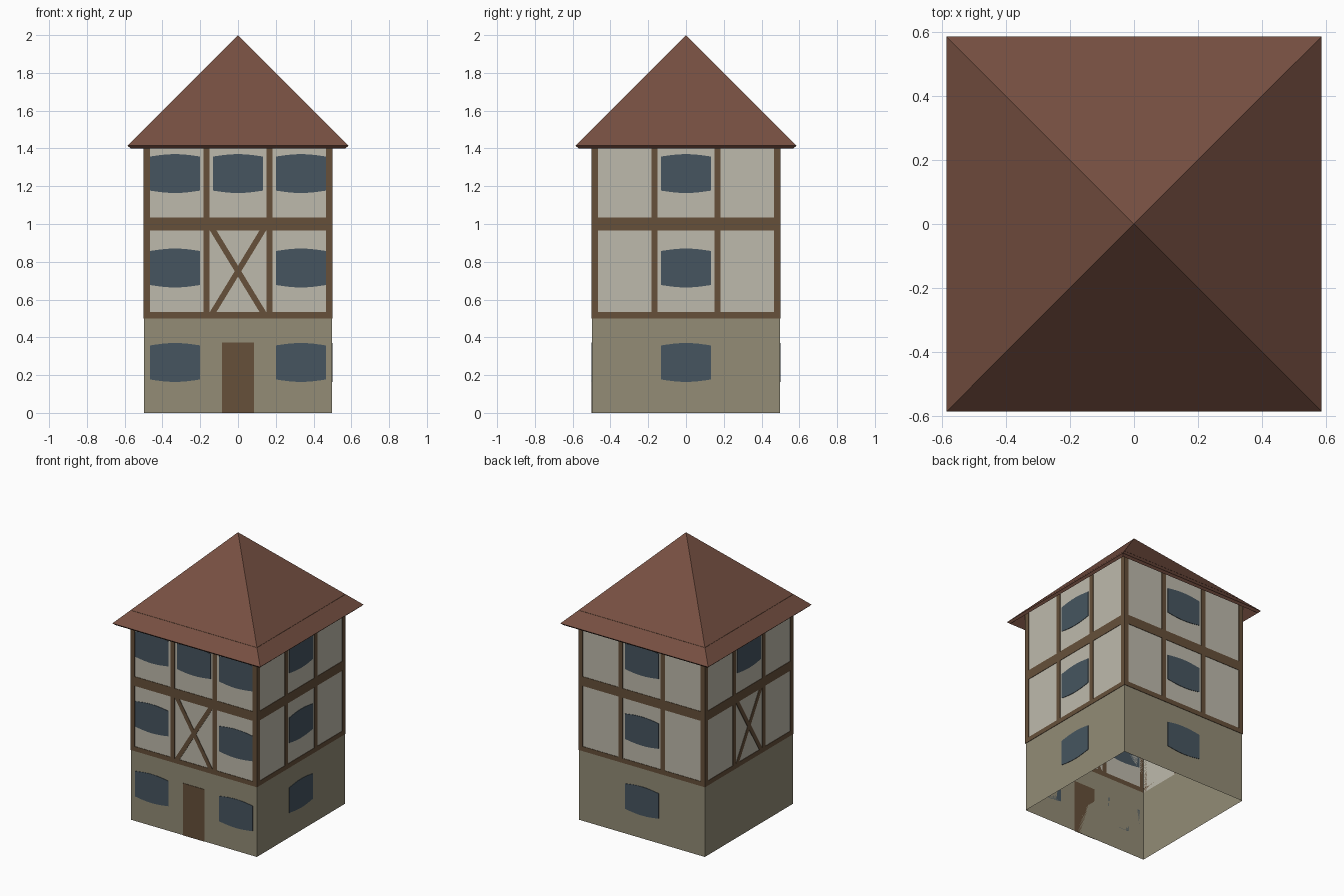
import bpy, bmesh
from math import pi, cos, hypot
from mathutils import Matrix, Vector

cube = bpy.data.objects.get("Cube")
if cube:
    bpy.data.objects.remove(cube, do_unlink=True)


def material(name, r, g, b):
    def linear(c):
        c /= 255
        return c / 12.92 if c <= 0.04045 else ((c + 0.055) / 1.055) ** 2.4
    colour = (linear(r), linear(g), linear(b), 1)
    mat = bpy.data.materials.new(name)
    mat.use_nodes = True
    mat.diffuse_color = colour
    mat.node_tree.nodes["Principled BSDF"].inputs["Base Color"].default_value = colour
    return mat


STONE = material("stone", 147, 140, 118)
PLASTER = material("plaster", 190, 186, 172)
TIMBER = material("timber", 102, 80, 58)
GLASS = material("window_glass", 70, 85, 96)
TILES = material("roof_tiles", 119, 80, 66)

WALL = 0.498     # half width of the wall shell
PLATE = 0.003    # thickness of applied details
THIRD = 1 / 3    # width of one bay
BEAM = 1 / 30    # timber width
FRONT, RIGHT, BACK, LEFT = range(4)


def finish(name, bm, *mats):
    mesh = bpy.data.meshes.new(name)
    bm.to_mesh(mesh)
    bm.free()
    for mat in mats:
        mesh.materials.append(mat)
    obj = bpy.data.objects.new(name, mesh)
    bpy.context.collection.objects.link(obj)
    return obj


def square_loft(name, profile, mats, closed=False):
    """Sweep (half width, height) points around four sides."""
    bm = bmesh.new()
    corners = ((-1, -1), (1, -1), (1, 1), (-1, 1))
    rings = [[bm.verts.new((x * h, y * h, z)) for x, y in corners] for h, z in profile]
    pairs = list(zip(rings, rings[1:]))
    if closed:
        pairs.append((rings[-1], rings[0]))
    for low, high in pairs:
        for i in range(4):
            j = (i + 1) % 4
            bm.faces.new((low[i], low[j], high[j], high[i]))
    bmesh.ops.remove_doubles(bm, verts=bm.verts, dist=1e-5)
    if closed:
        bmesh.ops.recalc_face_normals(bm, faces=bm.faces)
    return finish(name, bm, *mats)


def plates(name, side, outlines, mat):
    """Thin plates on one side of the house, outlined by (across, height) points."""
    bm = bmesh.new()
    for outline in outlines:
        face = bm.faces.new([bm.verts.new((u, -WALL, z)) for u, z in outline])
        outer = bmesh.ops.extrude_face_region(bm, geom=[face])["geom"]
        moved = [v for v in outer if isinstance(v, bmesh.types.BMVert)]
        bmesh.ops.translate(bm, verts=moved, vec=(0, -PLATE, 0))
    bmesh.ops.recalc_face_normals(bm, faces=bm.faces)
    bm.transform(Matrix.Rotation(side * pi / 2, 4, "Z"))
    return finish(name, bm, mat)


def rect(u0, u1, z0, z1):
    return [(u0, z0), (u1, z0), (u1, z1), (u0, z1)]


def window(column, storey):
    """Pane with slightly bowed top and bottom edges."""
    cu, cz = column * THIRD, storey * 0.5 + 0.267
    steps = [i / 4 for i in range(-4, 5)]
    top = [(cu + 0.133 * t, cz + 0.09 + 0.013 * cos(t * pi / 2)) for t in steps]
    return [(u, 2 * cz - z) for u, z in top] + top[::-1]


def brace(u0, z0, u1, z1):
    length = hypot(u1 - u0, z1 - z0)
    du, dz = (z1 - z0) / length * 0.015, (u0 - u1) / length * 0.015
    return [(u0 + du, z0 + dz), (u1 + du, z1 + dz), (u1 - du, z1 - dz), (u0 - du, z0 - dz)]


# Open wall shell: stone ground floor, plaster above
walls = square_loft("walls", [(WALL, 0), (WALL, 0.5), (WALL, 1.5)], (STONE, PLASTER))
for poly in walls.data.polygons:
    poly.material_index = int(poly.center.z > 0.5)

# Roof pyramid and overhanging eaves
square_loft("roof", [(0.5, 1.5), (0, 2)], (TILES,))
square_loft("eaves", [(0.5, 1.5), (0.5, 1.471), (0.57, 1.401), (0.585, 1.415)], (TILES,), closed=True)

# Timber frame on every side
EDGE = WALL + PLATE
posts = [(-EDGE, BEAM - 0.5), (-THIRD / 2 - BEAM / 2, -THIRD / 2 + BEAM / 2)]
rails = [(0.5, 0.5 + BEAM), (1 - BEAM, 1 + BEAM), (1.5 - BEAM, 1.5)]
frame = [rect(a, b, 0.5, 1.5) for a, b in posts]
frame += [rect(-b, -a, 0.5, 1.5) for a, b in posts]
frame += [rect(-EDGE, EDGE, a, b) for a, b in rails]

# Windows as (column, storey) for each side
centre = [(0, 0), (0, 1), (0, 2)]
layout = {
    FRONT: [(c, s) for c in (-1, 1) for s in range(3)] + [(0, 2)],
    RIGHT: centre,
    BACK: centre,
    LEFT: [(0, 2)],
}
names = ("front", "right_side", "back", "left_side")
for side, cells in layout.items():
    plates(names[side] + "_timber_frame", side, frame, TIMBER)
    plates(names[side] + "_windows", side, [window(c, s) for c, s in cells], GLASS)

# Crossed braces in the middle storey
for side in (FRONT, LEFT):
    cross = [brace(s * -0.137, 0.525, s * 0.137, 0.975) for s in (-1, 1)]
    plates(names[side] + "_cross_brace", side, cross, TIMBER)

# Front door
plates("door", FRONT, [rect(-0.085, 0.085, 0, 0.373)], TIMBER)
